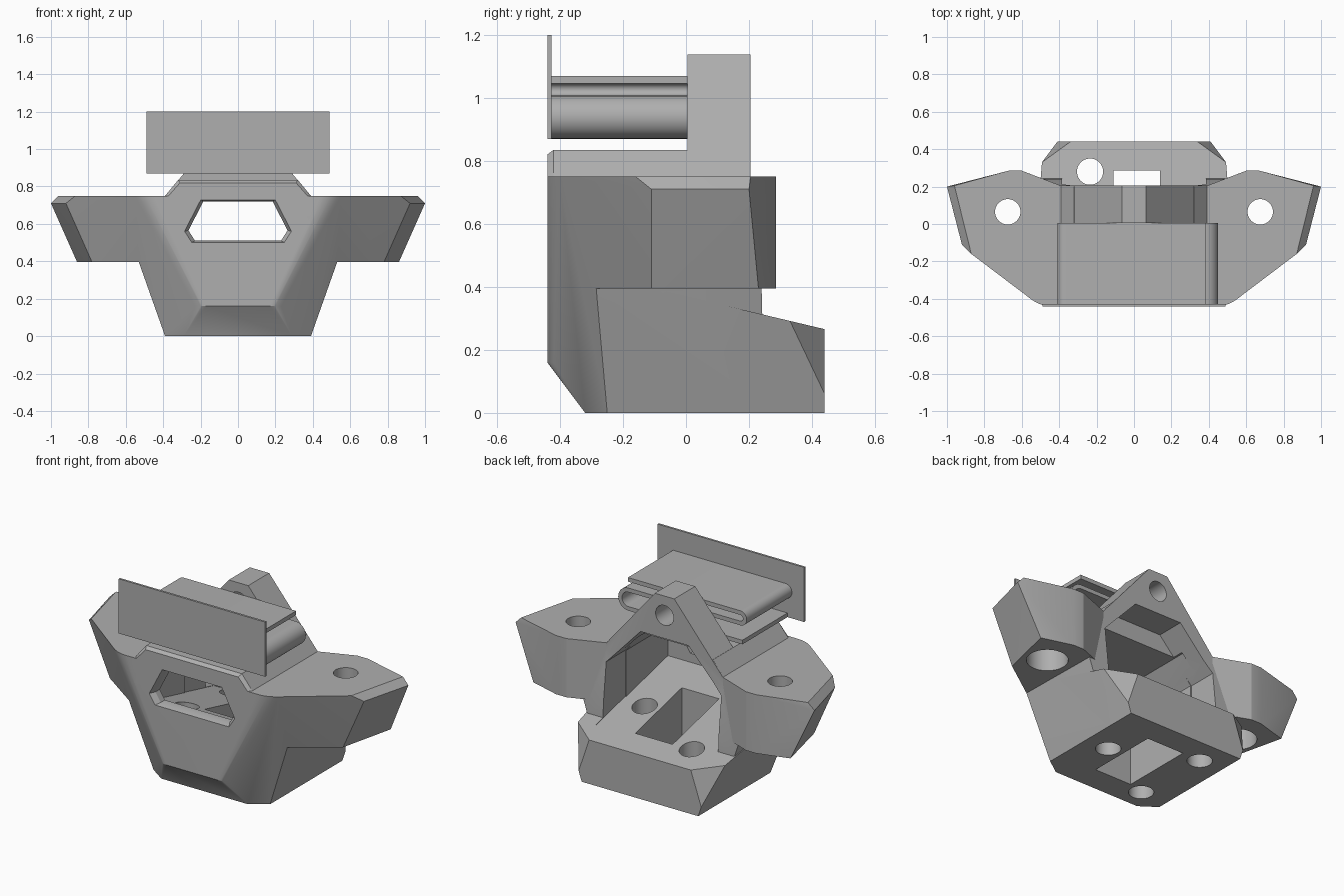
import bpy, bmesh
from math import pi, sin, cos
from mathutils import Vector, Matrix

cube = bpy.data.objects.get("Cube")
if cube:
    bpy.data.objects.remove(cube, do_unlink=True)

grey = bpy.data.materials.new("plain grey")
grey.use_nodes = True
grey.diffuse_color = (0.43, 0.43, 0.43, 1)
grey.node_tree.nodes["Principled BSDF"].inputs["Base Color"].default_value = grey.diffuse_color


def finish(name, bm):
    bmesh.ops.recalc_face_normals(bm, faces=bm.faces)
    mesh = bpy.data.meshes.new(name)
    bm.to_mesh(mesh)
    bm.free()
    mesh.materials.append(grey)
    ob = bpy.data.objects.new(name, mesh)
    bpy.context.collection.objects.link(ob)
    return ob


def hull(name, points, mirror=True):
    """Convex solid through the points and, if wanted, their mirror images."""
    bm = bmesh.new()
    sides = (1, -1) if mirror else (1,)
    for s in sides:
        for x, y, z in points:
            bm.verts.new((s * x, y, z))
    bmesh.ops.remove_doubles(bm, verts=bm.verts, dist=0.0005)
    res = bmesh.ops.convex_hull(bm, input=bm.verts)
    loose = {g for g in res["geom_interior"] + res["geom_unused"]
             if isinstance(g, bmesh.types.BMVert) and g.is_valid}
    bmesh.ops.delete(bm, geom=list(loose), context="VERTS")
    bmesh.ops.dissolve_limit(bm, angle_limit=0.01, verts=bm.verts, edges=bm.edges)
    return finish(name, bm)


def prism(name, profile, y0, y1):
    return hull(name, [(x, y, z) for x, z in profile for y in (y0, y1)])


def cylinder(name, center, radius, depth, along_y=False):
    bm = bmesh.new()
    turn = Matrix.Rotation(pi / 2, 4, "X") if along_y else Matrix()
    bmesh.ops.create_cone(bm, cap_ends=True, segments=40, radius1=radius, radius2=radius,
                          depth=depth, matrix=Matrix.Translation(center) @ turn)
    return finish(name, bm)


def combine(target, tool, operation):
    mod = target.modifiers.new("join", "BOOLEAN")
    mod.operation, mod.solver, mod.object = operation, "EXACT", tool
    bpy.context.view_layer.objects.active = target
    bpy.ops.object.modifier_apply(modifier=mod.name)
    bpy.data.objects.remove(tool, do_unlink=True)


def smooth(ob, angle):
    bpy.ops.object.select_all(action="DESELECT")
    ob.select_set(True)
    bpy.context.view_layer.objects.active = ob
    bpy.ops.object.shade_smooth_by_angle(angle=angle)


def rounded(a, corner, b, steps=6):
    a, corner, b = Vector(a), Vector(corner), Vector(b)
    ts = [i / steps for i in range(steps + 1)]
    return [tuple(a * (1 - t) ** 2 + corner * 2 * t * (1 - t) + b * t * t) for t in ts]


def floor_z(y):
    return 0.37 - 0.237 * y


# Tapered front shell with softened cheek edges
shell = rounded((0.44, -0.44, 0.75), (0.5, -0.44, 0.75), (0.55, -0.402, 0.75))
shell += rounded((0.17, -0.44, 0.16), (0.2, -0.44, 0.16), (0.23, -0.42, 0.16))
shell += [(0.29, -0.32, 0), (0.39, -0.25, 0), (0.53, -0.285, 0.395),
          (0.39, 0.25, 0), (0.52, 0.24, 0.395), (0.45, 0.2, 0.75)]
body = hull("body", shell)

# Base foot with sloping top and clipped rear corners
combine(body, hull("foot", [
    (0.39, -0.25, 0), (0.39, 0.44, 0), (0.41, 0.44, 0.06), (0.34, 0.44, floor_z(0.44)),
    (0.492, 0.33, floor_z(0.33)), (0.519, 0, floor_z(0)), (0.525, -0.1, floor_z(-0.1))]), "UNION")

# Side wings
for s in (1, -1):
    wing = [(0.3, 0.17, 0.75), (0.39, 0.205, 0.75), (0.6, 0.285, 0.75), (0.67, 0.285, 0.75),
            (0.96, 0.205, 0.75), (0.87, -0.16, 0.75), (0.55, -0.402, 0.75), (0.3, -0.35, 0.75),
            (1, 0.2, 0.71), (0.92, -0.11, 0.71),
            (0.39, 0.205, 0.395), (0.6, 0.285, 0.395), (0.67, 0.285, 0.395),
            (0.86, 0.23, 0.395), (0.78, -0.11, 0.395), (0.53, -0.285, 0.395), (0.39, -0.2, 0.395)]
    combine(body, hull("wing", [(s * x, y, z) for x, y, z in wing], False), "UNION")

# Raised hood with a chamfered front edge, and the rear arch
combine(body, hull("hood", [(0.385, -0.44, 0.735), (0.31, -0.44, 0.82), (0.39, -0.42, 0.75),
                            (0.32, -0.42, 0.835), (0.39, 0.2, 0.75), (0.32, 0.2, 0.835),
                            (0.385, -0.44, 0.6), (0.39, 0.2, 0.6)]), "UNION")
combine(body, prism("arch", [(0.39, 0.6), (0.39, 0.75), (0.065, 1.137)], 0.005, 0.205), "UNION")

# Hollow interior, open to the rear
cavity = []
for y in (-0.37, 0.1):
    cavity += [(0.38, y, floor_z(y) - 0.002), (0.38, y, 0.64), (0.27, y, 0.775)]
combine(body, hull("cavity", cavity), "DIFFERENCE")
cavity = []
for y in (0.03, 0.32):
    cavity += [(0.385, y, floor_z(y) - 0.002), (0.385, y, 0.64), (0.16, y, 0.88)]
combine(body, hull("rear_opening", cavity), "DIFFERENCE")

# Six-sided window, flared towards the front
window = [(0.23, 0.51), (0.265, 0.565), (0.185, 0.72)]
combine(body, prism("window", window, -0.5, -0.3), "DIFFERENCE")
flare = [(x * k, y, 0.615 + (z - 0.615) * k) for x, z in window
         for y, k in ((-0.46, 1.13), (-0.41, 1.0))]
combine(body, hull("window_flare", flare), "DIFFERENCE")

# Rectangular slot and screw holes in the foot
combine(body, hull("slot", [(x, y, z) for x in (-0.11, 0.14) for y in (-0.16, 0.285)
                            for z in (-0.1, 0.46)], False), "DIFFERENCE")
for x, y in ((-0.235, 0.28), (0.235, 0.06), (-0.21, -0.19)):
    combine(body, cylinder("foot_hole", (x, y, 0.2), 0.07, 0.56), "DIFFERENCE")

# Wing holes with wide bores below, and the arch hole
for s in (1, -1):
    combine(body, cylinder("wing_hole", (s * 0.675, 0.065, 0.6), 0.068, 0.6), "DIFFERENCE")
    combine(body, cylinder("wing_bore", (s * 0.675, 0.065, 0.45), 0.115, 0.3), "DIFFERENCE")
combine(body, cylinder("arch_hole", (0, 0.1, 1.02), 0.06, 0.5, True), "DIFFERENCE")
smooth(body, 0.3)

# Front plate
hull("front_plate", [(0.49, y, z) for y in (-0.44, -0.427) for z in (0.87, 1.2)])

# Flat ribbon folded into an S
path = [(0.385, 1.0575)]
for i in range(17):
    a = pi / 2 + pi * i / 16
    path.append((-0.366 + 0.0315 * cos(a), 1.026 + 0.0315 * sin(a)))
for i in range(17):
    a = pi / 2 - pi * i / 16
    path.append((0.3815 + 0.056 * cos(a), 0.9385 + 0.056 * sin(a)))
path.append((-0.38, 0.8825))
bm = bmesh.new()
rows = [[bm.verts.new((x, y, z)) for y in (-0.427, 0.005)] for x, z in path]
for p, q in zip(rows, rows[1:]):
    bm.faces.new((p[0], p[1], q[1], q[0]))
ribbon = finish("folded_ribbon", bm)
mod = ribbon.modifiers.new("thickness", "SOLIDIFY")
mod.thickness, mod.offset = 0.025, 0
bpy.context.view_layer.objects.active = ribbon
bpy.ops.object.modifier_apply(modifier=mod.name)
smooth(ribbon, 0.6)
